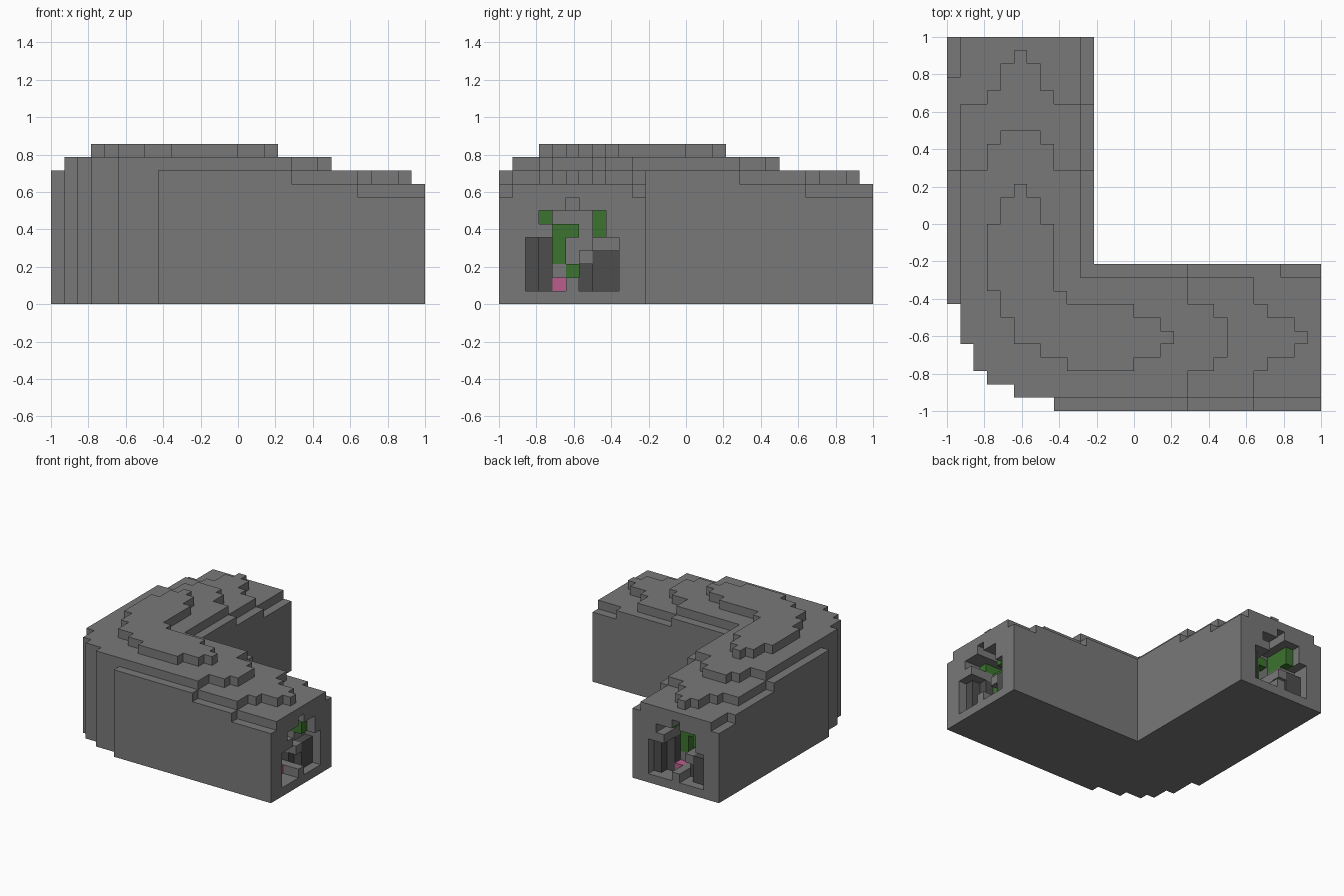
import bpy, bmesh, math
from mathutils import Vector

cube = bpy.data.objects.get("Cube")
if cube:
    bpy.data.objects.remove(cube, do_unlink=True)

N = 28            # blocks along the longest side
S = 2 / N         # block size
WIDTH = 11        # blocks across each arm
DEPTH = 4         # depth of the openings


def material(name, rgb):
    m = bpy.data.materials.new(name)
    m.use_nodes = True
    m.diffuse_color = (*rgb, 1)
    m.node_tree.nodes["Principled BSDF"].inputs["Base Color"].default_value = (*rgb, 1)
    return m


MATS = {
    "stone": material("stone grey", (0.19, 0.19, 0.19)),
    "dark": material("dark grey", (0.075, 0.075, 0.075)),
    "green": material("moss green", (0.045, 0.17, 0.028)),
    "pink": material("pink", (0.50, 0.11, 0.27)),
}

# The six faces of a block: outward direction with two spanning directions
AXES = [Vector(v) for v in ((1, 0, 0), (0, 1, 0), (0, 0, 1))]
SIDES = []
for n in range(3):
    u, v = AXES[(n + 1) % 3], AXES[(n + 2) % 3]
    SIDES += [(AXES[n], u, v), (-AXES[n], v, u)]


def build_blocks(name, cells, mat):
    """Make one object from the exposed faces of a set of blocks."""
    bm = bmesh.new()
    cache = {}

    def vert(p):
        key = tuple(round(c * 2) for c in p)
        if key not in cache:
            cache[key] = bm.verts.new((p.x * S - 1, p.y * S - 1, p.z * S))
        return cache[key]

    for cell in cells:
        mid = Vector(cell) + Vector((0.5, 0.5, 0.5))
        for d, u, v in SIDES:
            if tuple(int(a + b) for a, b in zip(cell, d)) in cells:
                continue
            corners = [mid + (d + u * a + v * b) / 2
                       for a, b in ((-1, -1), (1, -1), (1, 1), (-1, 1))]
            bm.faces.new([vert(p) for p in corners])
    mesh = bpy.data.meshes.new(name)
    bm.to_mesh(mesh)
    bm.free()
    mesh.materials.append(mat)
    obj = bpy.data.objects.new(name, mesh)
    bpy.context.collection.objects.link(obj)
    return obj


# Terraced roof: how far each terrace reaches along the arm, by row across it
CORNER = {0: 8, 1: 5, 2: 3}
TOP_START = {3: 9, 4: 7}
TOP_END = {3: 14, 4: 16, 5: 17, 6: 16, 7: 14, 8: 9}
UPPER_END = {3: 20, 4: 21, 5: 21, 6: 21, 7: 20}
MIDDLE_END = {3: 24, 4: 26, 5: 27, 6: 26, 7: 24}


def roof_height(i, j):
    across, along = min(i, j), max(i, j)
    if across >= WIDTH or along < CORNER.get(across, 0):
        return 0
    if across in (0, WIDTH - 1):
        # rim, one step lower; its last step is shorter on one side
        long_side = (across == 0) == (j > i)
        return 10 if along < 18 else 9 if along < (25 if long_side else 23) else 8
    if TOP_START.get(across, 0) <= along < TOP_END.get(across, 0):
        return 12
    if along < UPPER_END.get(across, 18):
        return 11
    return 10 if along < MIDDLE_END.get(across, 23) else 9


# Opening columns from left to right, bottom up: colour letter and recess depth
OPENING = {
    2: "d1 d1 d1 d1",
    3: "d2 d2 d2 d2 s0 g2",
    4: "p2 s3 g3 g3 g3 s4",
    5: "s0 g3 s4 s4 g3 s4 s3",
    6: "d2 d2 s1 s4 s4 s4",
    7: "d1 d1 d1 s2 g1 g1",
    8: "d1 d1 d1 s2",
}
LETTER = {"d": "dark", "g": "green", "p": "pink", "s": "stone"}


def end_cell(end, col, depth, k):
    along = N - 1 - depth
    return (along, col, k) if end == "left" else (WIDTH - 1 - col, along, k)


body = {(i, j, k) for i in range(N) for j in range(N) for k in range(roof_height(i, j))}
fill = {}
for end in ("left", "back"):
    for col, text in OPENING.items():
        for k, token in enumerate(text.split(), 1):
            colour, recess = LETTER[token[0]], int(token[1])
            for depth in range(DEPTH):
                cell = end_cell(end, col, depth, k)
                if depth < recess:
                    body.discard(cell)
                elif colour != "stone":
                    body.discard(cell)
                    fill.setdefault((end, colour), set()).add(cell)

# Main bent body
build_blocks("tunnel_body", body, MATS["stone"])

# Coloured blocks inside each opening
for (end, colour), cells in fill.items():
    build_blocks(f"{end}_opening_{colour}_blocks", cells, MATS[colour])
